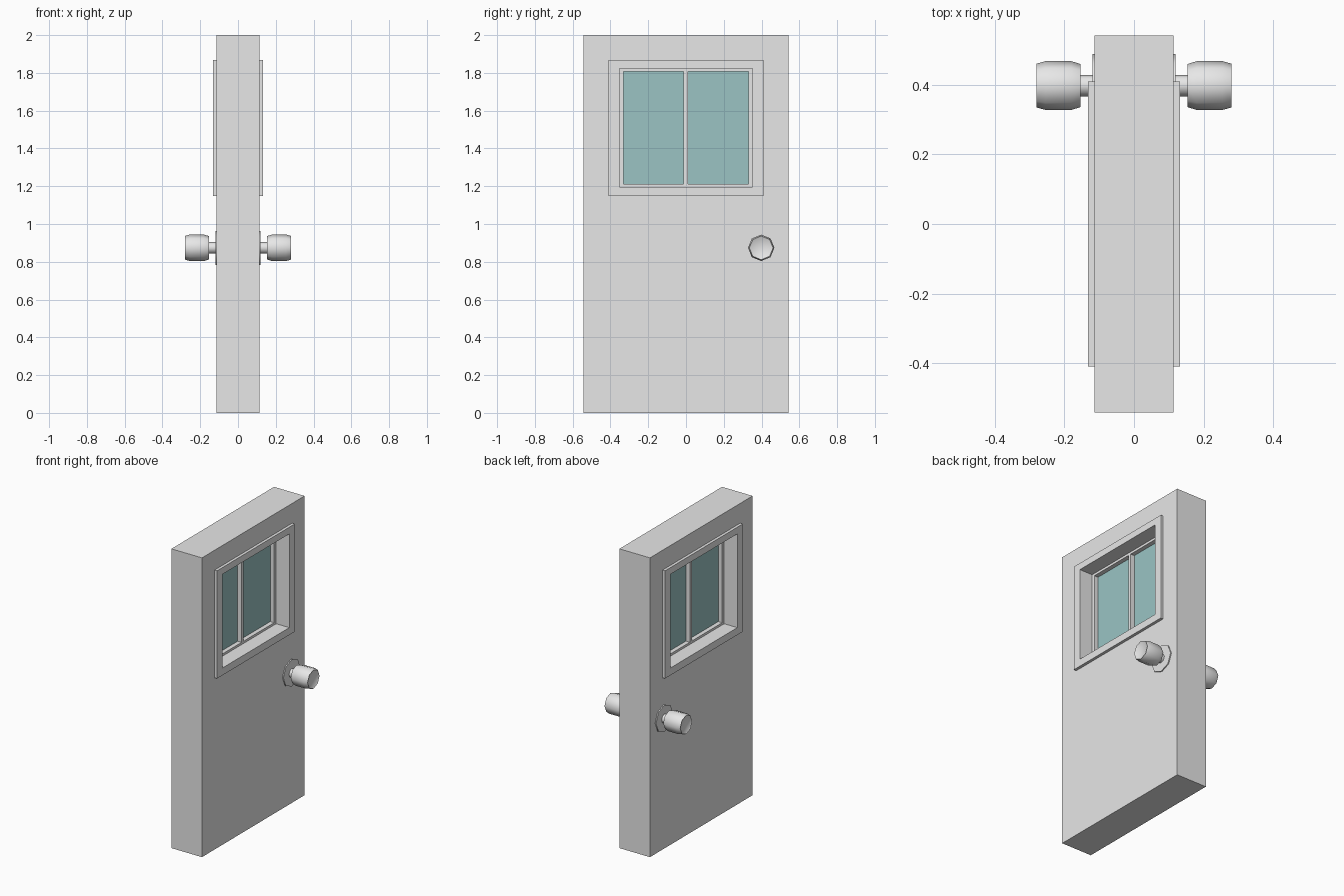
import bpy, bmesh, math

if "Cube" in bpy.data.objects:
    bpy.data.objects.remove(bpy.data.objects["Cube"], do_unlink=True)


def make_material(name, color):
    m = bpy.data.materials.new(name)
    m.use_nodes = True
    m.diffuse_color = color
    bsdf = next(n for n in m.node_tree.nodes if n.type == 'BSDF_PRINCIPLED')
    bsdf.inputs["Base Color"].default_value = color
    return m


GREY = make_material("light grey", (0.8, 0.8, 0.8, 1))
GLASS = make_material("teal glass", (0.325, 0.55, 0.55, 1))


def finish(name, bm, mat):
    bmesh.ops.recalc_face_normals(bm, faces=bm.faces[:])
    me = bpy.data.meshes.new(name)
    bm.to_mesh(me)
    bm.free()
    me.materials.append(mat)
    ob = bpy.data.objects.new(name, me)
    bpy.context.collection.objects.link(ob)
    return ob


def box(name, mat, half_x, y0, y1, z0, z1):
    bm = bmesh.new()
    bmesh.ops.create_cube(bm, size=1)
    for v in bm.verts:
        v.co = (v.co.x * 2 * half_x,
                y0 + (v.co.y + 0.5) * (y1 - y0),
                z0 + (v.co.z + 0.5) * (z1 - z0))
    return finish(name, bm, mat)


def ring(name, mat, half_x, outer, inner):
    """Rectangular frame; outer and inner are (half width, bottom, top)."""
    bm = bmesh.new()
    loops = []
    for x, (w, b, t) in ((half_x, outer), (half_x, inner),
                         (-half_x, inner), (-half_x, outer)):
        corners = ((-w, b), (w, b), (w, t), (-w, t))
        loops.append([bm.verts.new((x, y, z)) for y, z in corners])
    for k in range(4):
        a, c = loops[k], loops[(k + 1) % 4]
        for i in range(4):
            j = (i + 1) % 4
            bm.faces.new((a[i], a[j], c[j], c[i]))
    return finish(name, bm, mat)


def lathe(name, mat, profile, side, y, z, sides=8):
    """Turned part along x; profile is (distance from centre, radius)."""
    bm = bmesh.new()
    rings = []
    for x, r in profile:
        angles = [2 * math.pi * i / sides for i in range(sides)]
        rings.append([bm.verts.new((side * x, y + r * math.cos(a), z + r * math.sin(a)))
                      for a in angles])
    for a, b in zip(rings, rings[1:]):
        for i in range(sides):
            j = (i + 1) % sides
            bm.faces.new((a[i], a[j], b[j], b[i]))
    bm.faces.new(rings[0])
    bm.faces.new(rings[-1])
    ob = finish(name, bm, mat)
    bpy.ops.object.select_all(action='DESELECT')
    ob.select_set(True)
    bpy.context.view_layer.objects.active = ob
    bpy.ops.object.shade_smooth_by_angle(angle=math.radians(50))
    return ob


# Door slab with window hole, and the trim lining that hole
ring("door_slab", GREY, 0.113, (0.542, 0, 2), (0.38, 1.17, 1.85))
ring("window_trim", GREY, 0.132, (0.41, 1.148, 1.868), (0.353, 1.197, 1.823))

# Recessed sash, mullion and glass
ring("window_sash", GREY, 0.035, (0.36, 1.19, 1.83), (0.332, 1.212, 1.807))
box("window_mullion", GREY, 0.035, -0.012, 0.01, 1.205, 1.815)
box("window_glass", GLASS, 0.006, -0.34, 0.34, 1.205, 1.815)

# Knob set on each face
KNOB_Y, KNOB_Z = 0.398, 0.874
for side, label in ((1, "left"), (-1, "right")):
    lathe(label + "_rose", GREY, [(0.105, 0.09), (0.12, 0.09)], side, KNOB_Y, KNOB_Z)
    lathe(label + "_stem", GREY, [(0.105, 0.031), (0.165, 0.031)], side, KNOB_Y, KNOB_Z)
    lathe(label + "_knob", GREY,
          [(0.154, 0.062), (0.18, 0.07), (0.255, 0.07), (0.28, 0.063), (0.275, 0.056)],
          side, KNOB_Y, KNOB_Z)
